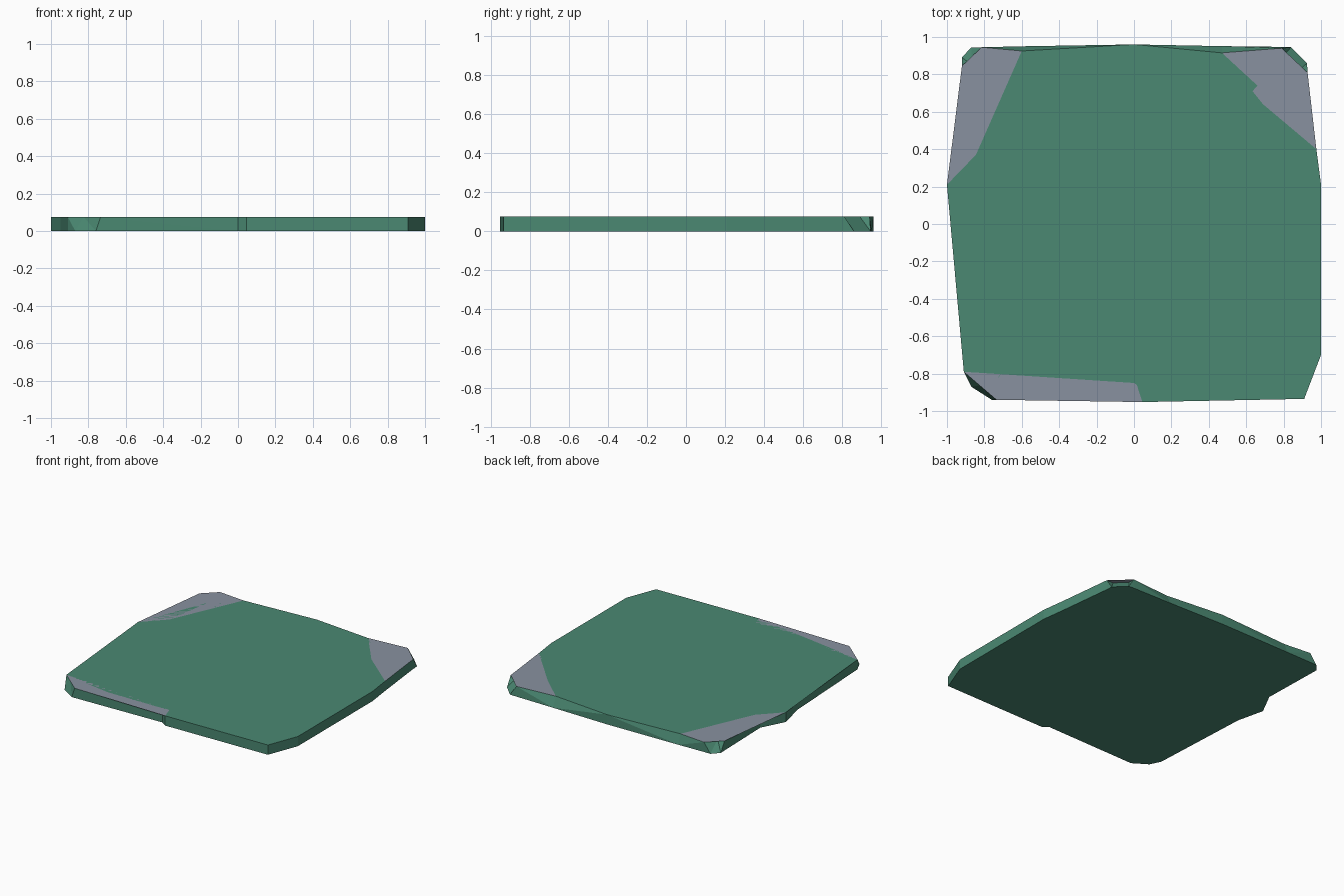
import bpy, bmesh

if "Cube" in bpy.data.objects:
    bpy.data.objects.remove(bpy.data.objects["Cube"])

H = 0.075

def mat(name, c):
    m = bpy.data.materials.new(name)
    m.diffuse_color = (*c, 1)
    m.use_nodes = True
    m.node_tree.nodes["Principled BSDF"].inputs["Base Color"].default_value = m.diffuse_color
    return m

# Slab outline, counter-clockwise from the front left: base point, optional top point
outline = [
    ((-.91, -.79),), ((-.87, -.87), (-.825, -.863)), ((-.76, -.94), (-.735, -.94)),
    ((0, -.92),), ((.045, -.952),), ((.91, -.935),), ((1, -.70),), ((1, .21),),
    ((.975, .40),), ((.928, .81),),
    ((.925, .86), (.87, .81)), ((.84, .945), (.79, .89)), ((.79, .947), (.79, .94)),
    ((.47, .951), (.47, .915)), ((0, .96),), ((-.6, .95), (-.6, .925)),
    ((-.815, .945),), ((-.87, .945), (-.865, .85)), ((-.92, .89), (-.92, .845)),
    ((-.907, .39),), ((-1, .21),), ((-.95, 0),),
]
n = len(outline)

# Worn patches: outline start, outline end, inner border from end back to start
patches = [
    (0, 4, [(0, -.85), (-.73, -.825)]),
    (8, 13, [(.66, .74), (.69, .64)]),
    (15, 20, [(-.845, .37), (-.78, .76)]),
]

bm = bmesh.new()
low = [bm.verts.new((*p[0], 0)) for p in outline]
top = [bm.verts.new((*p[-1], H)) for p in outline]

# Base and sides
bm.faces.new(low[::-1])
for i in range(n):
    j = (i + 1) % n
    bm.faces.new((low[i], low[j], top[j], top[i]))

# Grey patches, with the green top filling what remains
ring, pos = [], 0
for a, b, pts in patches:
    inner = [bm.verts.new((*p, H)) for p in pts]
    extra = []
    if b == 4:  # small step beside the front notch
        extra = [bm.verts.new((.015, -.86, H))]
    border = extra + inner
    bm.faces.new(top[a:b + 1] + border).material_index = 1
    ring += top[pos:a + 1] + border[::-1]
    pos = b
ring += top[pos:]
bm.faces.new(ring)

bmesh.ops.triangulate(bm, faces=bm.faces[:], ngon_method='EAR_CLIP')
bmesh.ops.recalc_face_normals(bm, faces=bm.faces[:])

me = bpy.data.meshes.new("stone_slab")
bm.to_mesh(me)
bm.free()
me.materials.append(mat("moss green", (.07, .25, .17)))
me.materials.append(mat("stone grey", (.25, .285, .35)))
bpy.context.collection.objects.link(bpy.data.objects.new("stone_slab", me))
